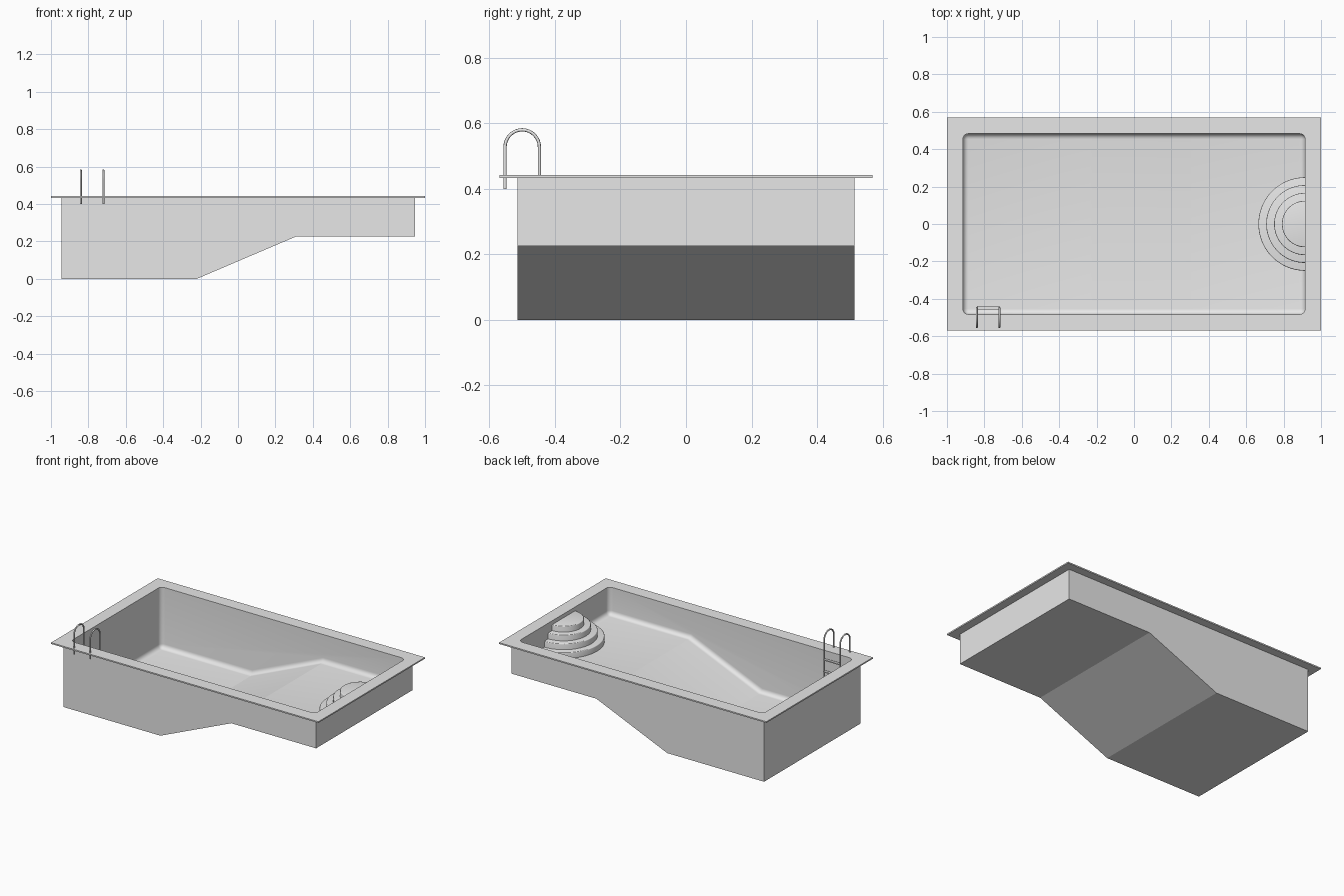
import bpy, bmesh, math
from mathutils import Vector

cube = bpy.data.objects.get("Cube")
if cube:
    bpy.data.objects.remove(cube, do_unlink=True)

grey = bpy.data.materials.new("light grey")
grey.use_nodes = True
grey.diffuse_color = (0.8, 0.8, 0.8, 1)
grey.node_tree.nodes["Principled BSDF"].inputs["Base Color"].default_value = (0.8, 0.8, 0.8, 1)

RIM_LOW, RIM_TOP = 0.433, 0.442
WALL_X, WALL_Y = 0.915, 0.483


def activate(obj):
    bpy.ops.object.select_all(action='DESELECT')
    obj.select_set(True)
    bpy.context.view_layer.objects.active = obj


def finish(name, bm):
    bmesh.ops.recalc_face_normals(bm, faces=bm.faces[:])
    mesh = bpy.data.meshes.new(name)
    bm.to_mesh(mesh)
    bm.free()
    obj = bpy.data.objects.new(name, mesh)
    bpy.context.collection.objects.link(obj)
    mesh.materials.append(grey)
    return obj


def smooth(obj, degrees=20):
    activate(obj)
    bpy.ops.object.shade_smooth_by_angle(angle=math.radians(degrees))


def prism(points, direction):
    """Extrude a closed outline along a direction."""
    bm = bmesh.new()
    face = bm.faces.new([bm.verts.new(p) for p in points])
    new = bmesh.ops.extrude_face_region(bm, geom=[face])["geom"]
    bmesh.ops.translate(bm, vec=direction,
                        verts=[v for v in new if isinstance(v, bmesh.types.BMVert)])
    bmesh.ops.recalc_face_normals(bm, faces=bm.faces[:])
    return bm


def pool_prism(half_x, half_y, floor, shift, top):
    """Pool side profile, deep on the right and shallow on the left."""
    side = [(-half_x, floor), (-0.22 - shift, floor), (0.31 - shift, 0.226 + floor),
            (half_x, 0.226 + floor), (half_x, top), (-half_x, top)]
    return prism([(x, -half_y, z) for x, z in side], (0, 2 * half_y, 0))


def box(name, size, centre):
    bm = bmesh.new()
    bmesh.ops.create_cube(bm, size=1)
    for v in bm.verts:
        v.co = Vector(a * s + c for a, s, c in zip(v.co, size, centre))
    return finish(name, bm)


# Basin cutter with rounded corners and floor edges
bm = pool_prism(WALL_X, WALL_Y, 0.03, 0.006, 0.6)
rounded = []
for e in bm.edges:
    mid = (e.verts[0].co + e.verts[1].co) / 2
    on_wall = abs(mid.x) > WALL_X - 0.001 or abs(mid.y) > WALL_Y - 0.001
    if on_wall and mid.z < 0.59:
        rounded.append(e)
bmesh.ops.bevel(bm, geom=rounded, offset=0.03, segments=6, profile=0.5, affect='EDGES')
cutter = finish("basin_cutter", bm)
cutter.hide_render = True

# Pool shell and flat rim
shell = finish("pool_shell", pool_prism(0.945, 0.515, 0, 0, RIM_LOW))
rim = box("pool_rim", (2, 1.14, RIM_TOP - RIM_LOW), (0, 0, (RIM_LOW + RIM_TOP) / 2))
for obj in (shell, rim):
    activate(obj)
    cut = obj.modifiers.new("basin", 'BOOLEAN')
    cut.operation = 'DIFFERENCE'
    cut.solver = 'EXACT'
    cut.object = cutter
    bpy.ops.object.modifier_apply(modifier=cut.name)
    smooth(obj)
bpy.data.objects.remove(cutter, do_unlink=True)

# Half-round entry steps against the shallow end wall
for i in range(4):
    radius, top = 0.25 - 0.042 * i, 0.296 + 0.04 * i
    arc = [math.pi * (0.5 + k / 40) for k in range(41)]
    bm = prism([(WALL_X + radius * math.cos(a), radius * math.sin(a), 0.25) for a in arc],
               (0, 0, top - 0.25))
    edges = [e for e in bm.edges if all(v.co.z > top - 0.001 for v in e.verts)
             and (e.verts[0].co + e.verts[1].co).x / 2 < WALL_X - 0.001]
    bmesh.ops.bevel(bm, geom=edges, offset=0.005, segments=3, profile=0.5, affect='EDGES')
    smooth(finish(f"entry_step_{i + 1}", bm), 32)

# Ladder rails: hooped tubes over the rim
RAIL_Y, HOOP = -0.5, 0.0525
for side, x in (("right", -0.84), ("left", -0.72)):
    path = [(x, RAIL_Y - HOOP, 0.4)]
    for k in range(17):
        a = math.pi * (1 - k / 16)
        path.append((x, RAIL_Y + HOOP * math.cos(a), 0.528 + HOOP * math.sin(a)))
    path.append((x, RAIL_Y + HOOP, 0.13))
    curve = bpy.data.curves.new(f"ladder_rail_{side}", 'CURVE')
    curve.dimensions = '3D'
    curve.bevel_depth = 0.005
    curve.bevel_resolution = 2
    curve.use_fill_caps = True
    spline = curve.splines.new('POLY')
    spline.points.add(len(path) - 1)
    for point, co in zip(spline.points, path):
        point.co = (*co, 1)
    curve.materials.append(grey)
    rail = bpy.data.objects.new(curve.name, curve)
    bpy.context.collection.objects.link(rail)
    activate(rail)
    bpy.ops.object.convert(target='MESH')
    smooth(bpy.context.object, 50)

# Ladder treads
for i in range(4):
    box(f"ladder_tread_{i + 1}", (0.12, 0.018, 0.007), (-0.78, RAIL_Y + HOOP, 0.4 - 0.08 * i))
